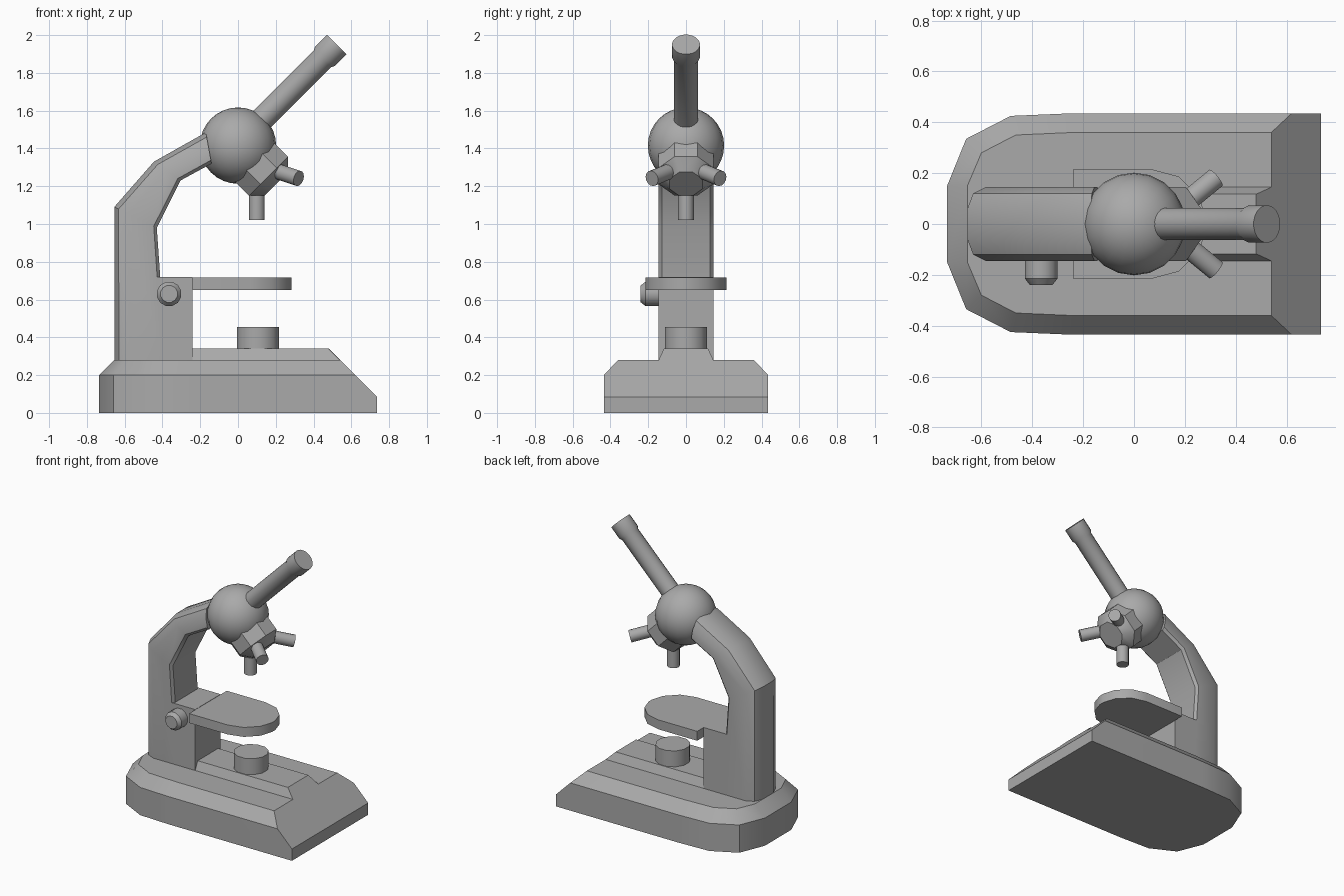
import bpy, bmesh, math
from mathutils import Vector, Matrix

if "Cube" in bpy.data.objects:
    bpy.data.objects.remove(bpy.data.objects["Cube"], do_unlink=True)

grey = bpy.data.materials.new("plain_grey")
grey.use_nodes = True
GREY = (0.4, 0.4, 0.4, 1)
grey.diffuse_color = GREY
grey.node_tree.nodes["Principled BSDF"].inputs["Base Color"].default_value = GREY


def finish(name, bm, angle=32):
    """Turn a bmesh into a shaded, coloured object."""
    bmesh.ops.recalc_face_normals(bm, faces=bm.faces)
    mesh = bpy.data.meshes.new(name)
    bm.to_mesh(mesh)
    bm.free()
    mesh.materials.append(grey)
    obj = bpy.data.objects.new(name, mesh)
    bpy.context.collection.objects.link(obj)
    bpy.ops.object.select_all(action='DESELECT')
    obj.select_set(True)
    bpy.context.view_layer.objects.active = obj
    bpy.ops.object.shade_smooth_by_angle(angle=math.radians(angle))
    return obj


def loft(rings):
    """Skin closed rings of equal length and cap both ends."""
    bm = bmesh.new()
    loops = [[bm.verts.new(p) for p in ring] for ring in rings]
    n = len(loops[0])
    for a, b in zip(loops, loops[1:]):
        for i in range(n):
            j = (i + 1) % n
            bm.faces.new((a[i], a[j], b[j], b[i]))
    bm.faces.new(loops[0])
    bm.faces.new(loops[-1])
    return bm


def mirrored(half, z):
    """Complete a half outline across y = 0 at height z."""
    return [(x, y, z) for x, y in half] + [(x, -y, z) for x, y in reversed(half)]


def turned(name, origin, axis, profile, sides, angle=32):
    """Revolve (distance, radius) pairs about an axis."""
    rot = Vector(axis).to_track_quat('Z', 'Y').to_matrix()
    rings = []
    for d, r in profile:
        angles = [math.tau * (k + 0.5) / sides for k in range(sides)]
        rings.append([Vector(origin) + rot @ Vector((r * math.cos(t), r * math.sin(t), d))
                      for t in angles])
    return finish(name, loft(rings), angle)


def slope_cut(bm):
    """Slice off the front of the base at 45 degrees."""
    cut = bmesh.ops.bisect_plane(bm, geom=bm.verts[:] + bm.edges[:] + bm.faces[:],
                                 plane_co=(0.48, 0, 0.34), plane_no=(1, 0, 1), clear_outer=True)
    edges = [e for e in cut["geom_cut"] if isinstance(e, bmesh.types.BMEdge)]
    bmesh.ops.holes_fill(bm, edges=edges)


# Base with rounded back and bevelled rim
foot = [(-0.735, 0.15), (-0.66, 0.335), (-0.485, 0.425), (-0.25, 0.435), (0.735, 0.435)]
rim = [(-0.655, 0.15), (-0.6, 0.28), (-0.465, 0.35), (-0.24, 0.36), (0.735, 0.36)]
bm = loft([mirrored(foot, 0), mirrored(foot, 0.2), mirrored(rim, 0.28)])
slope_cut(bm)
finish("base", bm)

# Raised spine on the base
bm = loft([mirrored([(-0.3, 0.147), (0.7, 0.147)], 0.275),
           mirrored([(-0.3, 0.117), (0.7, 0.117)], 0.34)])
slope_cut(bm)
finish("base_spine", bm)

# Curved arm, lofted through stations of (outer, inner) points
stations = [((-0.655, 0.27), (-0.38, 0.27)), ((-0.655, 1.09), (-0.43, 0.98)),
            ((-0.445, 1.33), (-0.305, 1.23)), ((-0.17, 1.485), (-0.14, 1.32))]
rings = []
for outer, inner in stations:
    o, i = Vector(outer), Vector(inner)
    u = (i - o).normalized()
    half = [(o, 0.06), (o + u * 0.025, 0.12), (o + u * 0.08, 0.145),
            (i - u * 0.018, 0.145), (i, 0.128)]
    rings.append([(p.x, y, p.y) for p, y in half] +
                 [(p.x, -y, p.y) for p, y in reversed(half)])
finish("arm", loft(rings))

# Block that carries the stage
block = [(-0.43, 0.145), (-0.24, 0.145)]
finish("stage_block", loft([mirrored(block, 0.27), mirrored(block, 0.72)]))

# Stage with a rounded front
stage = [(-0.24, 0.215)]
stage += [(0.07 + 0.215 * math.sin(math.radians(t)), 0.215 * math.cos(math.radians(t)))
          for t in (0, 30, 60, 85)]
finish("stage", loft([mirrored(stage, 0.65), mirrored(stage, 0.718)]))

# Lamp and focus knob
turned("lamp", (0.105, 0, 0.33), (0, 0, 1), [(0, 0.115), (0.125, 0.115)], 12)
turned("focus_knob", (-0.365, -0.13, 0.63), (0, -1, 0),
       [(0, 0.066), (0.085, 0.066), (0.11, 0.046)], 12)

# Head
HEAD = Vector((0, 0, 1.415))
bm = bmesh.new()
bmesh.ops.create_uvsphere(bm, u_segments=20, v_segments=16, radius=0.202,
                          matrix=Matrix.Translation(HEAD))
finish("head", bm)

# Eyepiece tube with flared collar
turned("eyepiece_tube", (0, 0, 1.428), (1, 0, 1),
       [(0.1, 0.064), (0.63, 0.064), (0.65, 0.074), (0.739, 0.074)], 20)

# Turret and its three objectives
AXIS = Vector((1, 0, -1)).normalized()
turned("turret", HEAD, AXIS, [(0.1, 0.158), (0.228, 0.158), (0.287, 0.095)], 8)
for k, label in enumerate(("lower", "left", "right")):
    spin = Matrix.Rotation(math.tau * k / 3, 3, AXIS)
    turned("objective_" + label, HEAD + spin @ Vector((0.1, 0, -0.2)),
           spin @ Vector((0, 0, -1)), [(0, 0.042), (0.195, 0.042)], 14)
